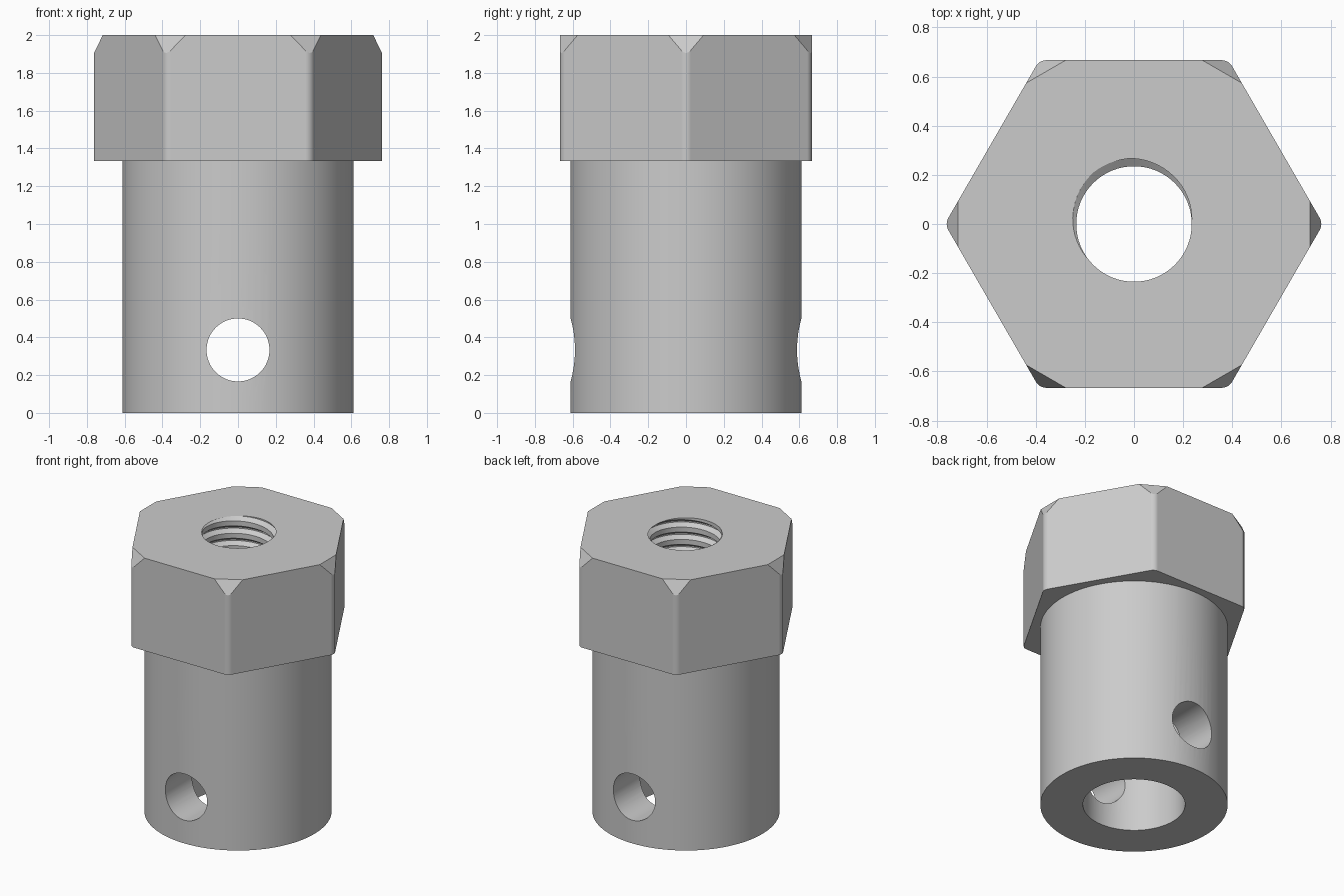
import bpy, bmesh, math
from mathutils import Vector

if "Cube" in bpy.data.objects:
    bpy.data.objects.remove(bpy.data.objects["Cube"])

U = 1 / 9                      # one millimetre in scene units
HEIGHT, SHOULDER = 18 * U, 12 * U
APOTHEM, CORNER_R = 6 * U, 0.05
SLEEVE_R, BORE_R, PIN_R = 5.5 * U, 3 * U, 1.5 * U
MINOR_R, MAJOR_R, PITCH = 0.235, 0.267, 0.8 * U

steel = bpy.data.materials.new("grey steel")
steel.diffuse_color = (0.6, 0.6, 0.6, 1)
steel.use_nodes = True
steel.node_tree.nodes["Principled BSDF"].inputs["Base Color"].default_value = steel.diffuse_color


def add_object(name, bm):
    bmesh.ops.recalc_face_normals(bm, faces=bm.faces)
    mesh = bpy.data.meshes.new(name)
    bm.to_mesh(mesh)
    bm.free()
    mesh.materials.append(steel)
    obj = bpy.data.objects.new(name, mesh)
    bpy.context.collection.objects.link(obj)
    return obj


def prism(name, outline, z0, z1):
    bm = bmesh.new()
    low = [bm.verts.new((x, y, z0)) for x, y in outline]
    high = [bm.verts.new((x, y, z1)) for x, y in outline]
    bm.faces.new(low)
    bm.faces.new(high)
    n = len(outline)
    for i in range(n):
        j = (i + 1) % n
        bm.faces.new((low[i], low[j], high[j], high[i]))
    return name, bm


def circle(r, n=96):
    return [(r * math.cos(math.tau * i / n), r * math.sin(math.tau * i / n)) for i in range(n)]


def combine(target, other, operation):
    mod = target.modifiers.new(operation.title(), 'BOOLEAN')
    mod.operation, mod.object, mod.solver = operation, other, 'EXACT'
    bpy.context.view_layer.objects.active = target
    bpy.ops.object.modifier_apply(modifier=mod.name)
    bpy.data.objects.remove(other)


# hexagonal head with rounded upright edges
outline = []
centre_r = (APOTHEM - CORNER_R) / math.cos(math.pi / 6)
for k in range(6):
    mid = k * math.pi / 3
    for s in range(7):
        a = mid + math.radians(-30 + 10 * s)
        outline.append((centre_r * math.cos(mid) + CORNER_R * math.cos(a),
                        centre_r * math.sin(mid) + CORNER_R * math.sin(a)))
name, bm = prism("hex_coupling", outline, SHOULDER, HEIGHT)

# flat chamfers on the six top corners
for k in range(6):
    a = k * math.pi / 3
    out = Vector((math.cos(a), math.sin(a), 0))
    normal = (out * 0.09 + Vector((0, 0, 0.044))).normalized()
    bmesh.ops.bisect_plane(bm, geom=bm.verts[:] + bm.edges[:] + bm.faces[:], dist=1e-5,
                           plane_co=out * 0.716 + Vector((0, 0, HEIGHT)),
                           plane_no=normal, clear_outer=True)
    bmesh.ops.holes_fill(bm, edges=[e for e in bm.edges if e.is_boundary], sides=0)
coupling = add_object(name, bm)

# round sleeve and its shaft bore
combine(coupling, add_object(*prism("sleeve", circle(SLEEVE_R), 0, SHOULDER + 0.15)), 'UNION')
combine(coupling, add_object(*prism("shaft_bore", circle(BORE_R), -0.1, SHOULDER)), 'DIFFERENCE')

# cross pin hole from front to back
name, bm = prism("pin_hole", circle(PIN_R, 64), -1, 1)
for v in bm.verts:
    v.co = (v.co.x, v.co.z, v.co.y + 3 * U)
combine(coupling, add_object(name, bm), 'DIFFERENCE')

# threaded hole: a helical groove profile swept around the axis
N, PHASE = 64, math.radians(110)
Z0, Z1 = SHOULDER - 0.04, HEIGHT + 0.04
BREAKS = (0, 0.05, 0.3, 0.7, 0.95)      # root, flank, crest, flank, root


def thread_radius(z, angle):
    t = ((z - HEIGHT) / PITCH - (angle - PHASE) / math.tau) % 1
    d = min(t, 1 - t)
    return MAJOR_R - (MAJOR_R - MINOR_R) * min(max((d - 0.05) / 0.25, 0), 1)


bm = bmesh.new()
columns = []
for i in range(N + 1):
    a = math.tau * i / N
    column = []
    for turn in range(-11, 4):
        for b in BREAKS:
            z = HEIGHT + PITCH * (turn + b + (a - PHASE) / math.tau)
            z = min(max(z, Z0), Z1)
            r = thread_radius(z, a)
            column.append(bm.verts.new((r * math.cos(a), r * math.sin(a), z)))
    columns.append(column)
for left, right in zip(columns, columns[1:]):
    for k in range(len(left) - 1):
        quad = (left[k], right[k], right[k + 1], left[k + 1])
        if max(v.co.z for v in quad) - min(v.co.z for v in quad) > 1e-6:
            bm.faces.new(quad)
bmesh.ops.remove_doubles(bm, verts=bm.verts, dist=1e-5)
bmesh.ops.delete(bm, geom=[v for v in bm.verts if not v.link_faces], context='VERTS')
for z in (Z0, Z1):
    rim = [e for e in bm.edges if e.is_boundary and all(abs(v.co.z - z) < 1e-4 for v in e.verts)]
    bmesh.ops.holes_fill(bm, edges=rim, sides=0)
bmesh.ops.triangulate(bm, faces=bm.faces)
combine(coupling, add_object("threaded_hole", bm), 'DIFFERENCE')

# smooth round walls, crisp machined edges
bpy.ops.object.select_all(action='DESELECT')
coupling.select_set(True)
bpy.context.view_layer.objects.active = coupling
bpy.ops.object.shade_smooth_by_angle(angle=math.radians(20))
weighted = coupling.modifiers.new("Flat faces", 'WEIGHTED_NORMAL')
weighted.keep_sharp = True
